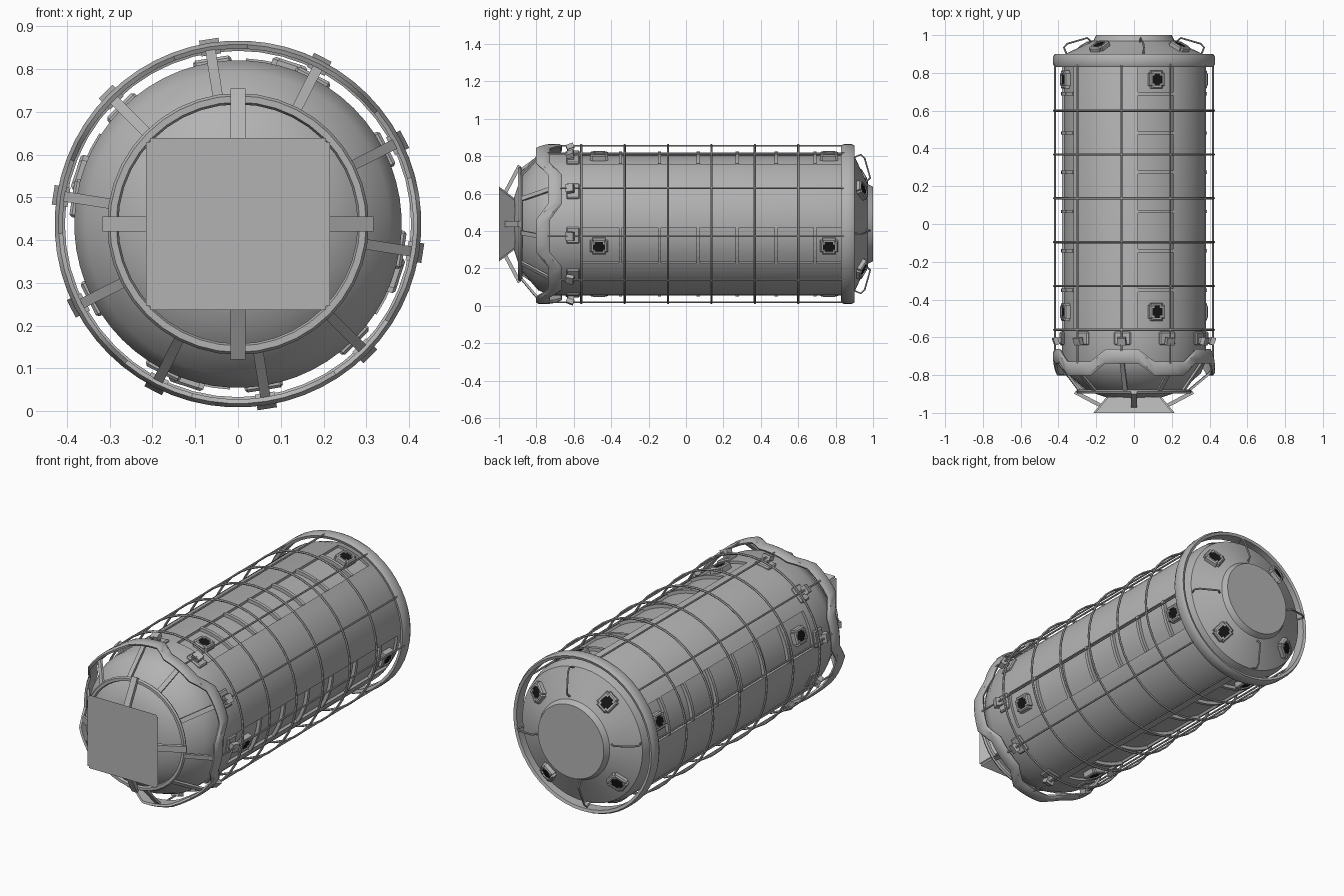
import bpy, bmesh, math
from mathutils import Matrix, Vector

if "Cube" in bpy.data.objects:
    bpy.data.objects.remove(bpy.data.objects["Cube"])

CZ = 0.4375                                   # height of the long axis
SPOKES = [math.radians(-9 + 36 * i) for i in range(10)]
COLUMNS = [math.radians(-18 + 90 * i) for i in range(4)]


def material(name, value):
    m = bpy.data.materials.new(name)
    m.use_nodes = True
    m.diffuse_color = (value, value, value, 1)
    m.node_tree.nodes["Principled BSDF"].inputs["Base Color"].default_value = m.diffuse_color
    return m


GREY = material("hull grey", 0.45)
BLACK = material("window black", 0.008)
made = []


def finish(name, data):
    ob = bpy.data.objects.new(name, data)
    bpy.context.scene.collection.objects.link(ob)
    data.materials.append(GREY)
    made.append(ob)
    return ob


def to_mesh(name, bm):
    bmesh.ops.recalc_face_normals(bm, faces=bm.faces)
    me = bpy.data.meshes.new(name)
    bm.to_mesh(me)
    bm.free()
    return finish(name, me)


def at(a, r, y):
    return Vector((r * math.cos(a), y, CZ + r * math.sin(a)))


def frame(a, r, y, tilt=0):
    # local x = around, y = along the axis, z = outward
    c, s = math.cos(a), math.sin(a)
    rot = Matrix(((s, 0, c), (0, 1, 0), (-c, 0, s))).to_4x4()
    return Matrix.Translation(at(a, r, y)) @ rot @ Matrix.Rotation(tilt, 4, 'X')


def revolve(profile, segs, closed=False, phase=0, shift=lambda a: 0):
    bm = bmesh.new()
    rings = []
    for i in range(segs):
        a = phase + math.tau * i / segs
        rings.append([bm.verts.new(at(a, r, y + shift(a))) for r, y in profile])
    n = len(profile)
    for i in range(segs):
        p, q = rings[i], rings[(i + 1) % segs]
        for j in range(n if closed else n - 1):
            k = (j + 1) % n
            bm.faces.new((p[j], p[k], q[k], q[j]))
    if not closed:
        bm.faces.new([ring[0] for ring in rings])
        bm.faces.new([ring[-1] for ring in rings])
    return bm


def box(name, mat, size, bevel=0.0):
    bm = bmesh.new()
    bmesh.ops.create_cube(bm, size=1, matrix=mat @ Matrix.Diagonal((*size, 1)))
    if bevel:
        bmesh.ops.bevel(bm, geom=bm.edges[:], offset=bevel, segments=1, affect='EDGES')
    return to_mesh(name, bm)


def bar(name, a, start, end, width, depth):
    # flat bar between two (radius, y) points in one radial plane
    dr, dy = end[0] - start[0], end[1] - start[1]
    mat = frame(a, (start[0] + end[0]) / 2, (start[1] + end[1]) / 2, math.atan2(dr, dy))
    return box(name, mat, (width, math.hypot(dr, dy), depth))


def tube(name, points, radius, cyclic=False):
    cu = bpy.data.curves.new(name, 'CURVE')
    cu.dimensions = '3D'
    cu.bevel_depth, cu.bevel_resolution, cu.use_fill_caps = radius, 1, True
    sp = cu.splines.new('POLY')
    sp.points.add(len(points) - 1)
    for p, co in zip(sp.points, points):
        p.co = (*co, 1)
    sp.use_cyclic_u = cyclic
    return finish(name, cu)


def window(name, mat):
    bm = bmesh.new()
    bmesh.ops.create_cube(bm, size=1, matrix=Matrix.Diagonal((0.085, 0.095, 0.03, 1)))
    bmesh.ops.bevel(bm, geom=[e for e in bm.edges if abs(e.verts[0].co.z - e.verts[1].co.z) > 0.01],
                    offset=0.012, segments=2, affect='EDGES')
    top = max(bm.faces, key=lambda f: f.calc_center_median().z)
    bmesh.ops.inset_region(bm, faces=[top], thickness=0.009, depth=0.006)
    bmesh.ops.inset_region(bm, faces=[top], thickness=0.012)
    bmesh.ops.inset_region(bm, faces=[top], thickness=0.001, depth=-0.006)
    top.material_index = 1
    bm.transform(mat)
    to_mesh(name, bm).data.materials.append(BLACK)


# Pressure hull with four recessed lengthwise columns
hull = revolve([(0.14, -0.92), (0.245, -0.885), (0.355, -0.79), (0.383, -0.72), (0.383, -0.56),
                (0.383, 0.84), (0.365, 0.9), (0.215, 0.97), (0.2, 1.0)],
               60, phase=math.radians(3))
recess = []
for f in hull.faces:
    c = f.calc_center_median()
    a = math.atan2(c.z - CZ, c.x)
    near = min(abs(math.remainder(a - k, math.tau)) for k in COLUMNS)
    if -0.5 < c.y < 0.8 and near < math.radians(15):
        recess.append(f)
new = bmesh.ops.extrude_face_region(hull, geom=recess)["geom"]
bmesh.ops.delete(hull, geom=recess, context='FACES_ONLY')
for v in (g for g in new if isinstance(g, bmesh.types.BMVert)):
    v.co.x *= 0.965
    v.co.z = CZ + (v.co.z - CZ) * 0.965
to_mesh("hull", hull)

# Ribs and windows in each column
for a in COLUMNS:
    for i in range(6):
        for j in range(5):
            b = a + math.radians(6 * (j - 2))
            box("column_rib", frame(b, 0.375, 0.69 - 0.208 * i), (0.043, 0.018, 0.024))
    for y in (0.765, -0.465):
        window("column_window", frame(a, 0.378, y))

# Rear cone windows and handrails
for a in COLUMNS:
    window("rear_window", frame(a + math.radians(55), 0.30, 0.935, math.radians(-64)))
    b = a + math.radians(100)
    tube("rear_handrail", [at(b, r, y) for r, y in
                           ((0.36, 0.9), (0.375, 0.935), (0.355, 0.955), (0.25, 0.985), (0.228, 0.965))], 0.005)

# Rear collar
to_mesh("rear_collar", revolve([(0.405, 0.835), (0.42, 0.83), (0.428, 0.845), (0.428, 0.885),
                                (0.42, 0.9), (0.405, 0.895)], 48, True))


# Front collar stepping forward and back five times around
def step(a):
    return max(-0.032, min(0.032, 0.075 * math.cos(5 * (a - SPOKES[1]))))


to_mesh("front_collar", revolve([(0.41, -0.765), (0.42, -0.77), (0.429, -0.755), (0.429, -0.71),
                                 (0.42, -0.695), (0.41, -0.7)], 60, True, SPOKES[0], step))

# Docking ring and square front plate
to_mesh("docking_ring", revolve([(0.28, -0.885), (0.285, -0.898), (0.3, -0.898), (0.306, -0.888),
                                 (0.3, -0.878), (0.285, -0.875)], 40, True))
plate = bmesh.new()
bmesh.ops.create_cube(plate, size=1)
for v in plate.verts:
    front = v.co.y < 0
    w, h, y = (0.215, 0.201, -1.0) if front else (0.145, 0.135, -0.915)
    v.co = (math.copysign(w, v.co.x), y, CZ + math.copysign(h, v.co.z))
bmesh.ops.bevel(plate, geom=[e for e in plate.edges if abs(e.verts[0].co.y - e.verts[1].co.y) > 0.01],
                offset=0.008, segments=2, affect='EDGES')
to_mesh("front_plate", plate)
for i in range(4):
    bar("plate_arm", math.pi / 2 * i, (0.312, -0.89), (0.17, -0.965), 0.034, 0.02)

# Spokes, clamps and lengthwise rods of the cage
for a in SPOKES:
    bar("spoke", a, (0.29, -0.885), (0.42, -0.735 + step(a) - 0.01), 0.024, 0.012)
    box("clamp_foot", frame(a, 0.384, -0.605), (0.09, 0.07, 0.018), 0.006)
    box("clamp_post", frame(a, 0.4, -0.615), (0.024, 0.03, 0.05))
    box("clamp_head", frame(a, 0.419, -0.62, math.radians(20)), (0.046, 0.04, 0.025))
    tube("cage_rod", [at(a, 0.423, -0.735 + step(a)), at(a, 0.423, 0.85)], 0.005)

# Cage hoops
for i in range(6):
    tube("cage_hoop", [at(math.tau * k / 40, 0.423, -0.56 + 0.232 * i) for k in range(40)], 0.006, True)

# Turn tubes into meshes and shade
bpy.ops.object.select_all(action='DESELECT')
for ob in made:
    ob.select_set(True)
bpy.context.view_layer.objects.active = made[-1]
bpy.ops.object.convert(target='MESH')
bpy.ops.object.shade_smooth_by_angle(angle=math.radians(32))
